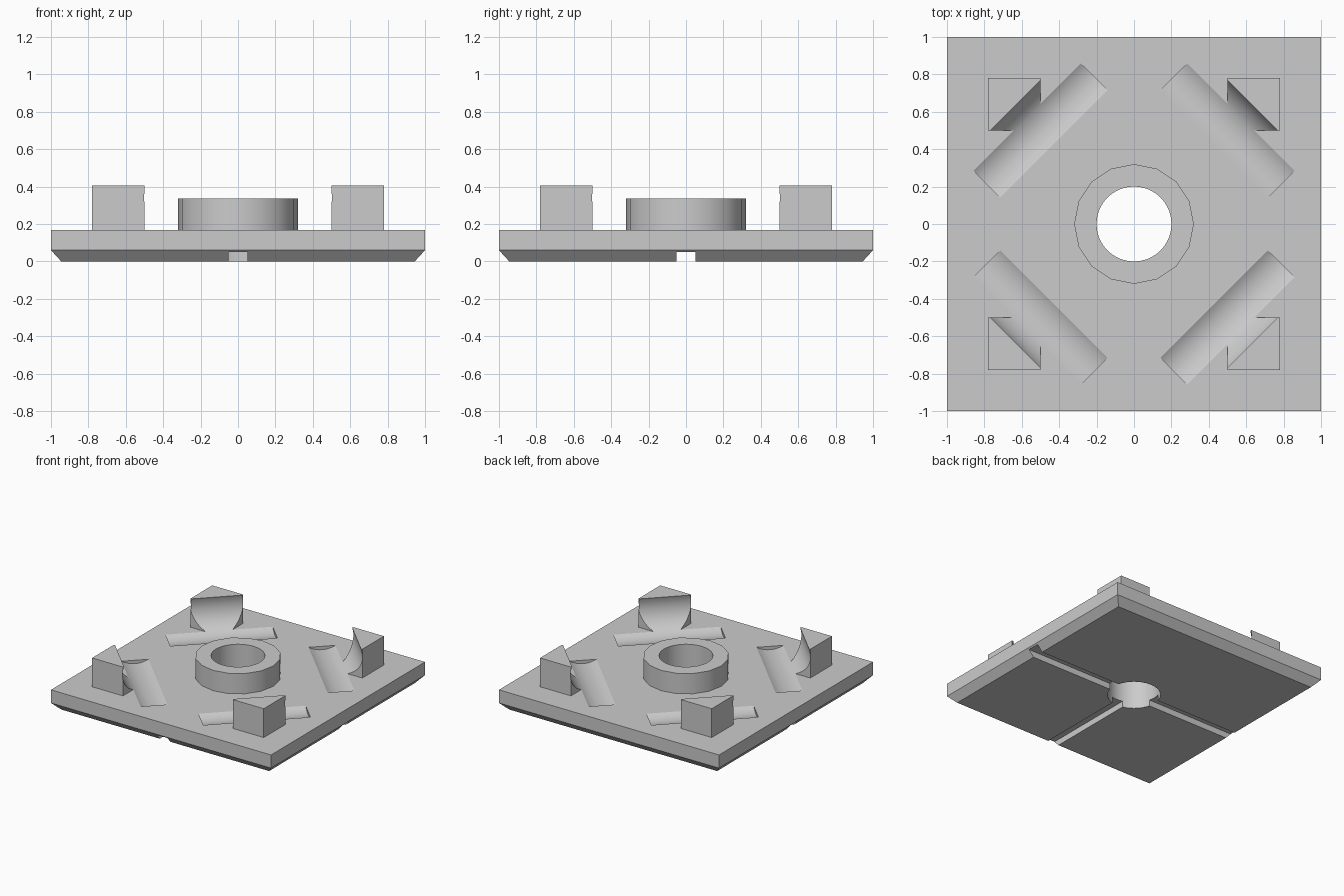
import bpy, bmesh
from math import pi, radians
from mathutils import Matrix, Vector

cube = bpy.data.objects.get("Cube")
if cube:
    bpy.data.objects.remove(cube, do_unlink=True)

# Single plain grey material
grey = bpy.data.materials.new("plain_grey")
grey.use_nodes = True
colour = (0.6, 0.6, 0.6, 1)
grey.diffuse_color = colour
grey.node_tree.nodes["Principled BSDF"].inputs["Base Color"].default_value = colour


def finish(name, bm):
    bmesh.ops.recalc_face_normals(bm, faces=bm.faces)
    mesh = bpy.data.meshes.new(name)
    bm.to_mesh(mesh)
    bm.free()
    mesh.materials.append(grey)
    obj = bpy.data.objects.new(name, mesh)
    bpy.context.collection.objects.link(obj)
    return obj


def box(name, low, high):
    low, high = Vector(low), Vector(high)
    bm = bmesh.new()
    bmesh.ops.create_cube(bm, size=1, matrix=Matrix.Translation((low + high) / 2)
                          @ Matrix.Diagonal((*(high - low), 1)))
    return finish(name, bm)


def cylinder(name, radius, length, sides, matrix):
    bm = bmesh.new()
    bmesh.ops.create_cone(bm, cap_ends=True, segments=sides, radius1=radius,
                          radius2=radius, depth=length, matrix=matrix)
    return finish(name, bm)


def activate(obj):
    bpy.ops.object.select_all(action="DESELECT")
    obj.select_set(True)
    bpy.context.view_layer.objects.active = obj


def cut(obj, cutters):
    activate(obj)
    for cutter in cutters:
        mod = obj.modifiers.new("cut", "BOOLEAN")
        mod.operation = "DIFFERENCE"
        mod.solver = "EXACT"
        mod.object = cutter
        bpy.ops.object.modifier_apply(modifier=mod.name)


PLATE_TOP = 0.168

# Base plate with its lower rim bevelled inwards
bm = bmesh.new()
rings = []
for half, z in ((0.945, 0), (1, 0.06), (1, PLATE_TOP)):
    rings.append([bm.verts.new((x * half, y * half, z))
                  for x, y in ((-1, -1), (1, -1), (1, 1), (-1, 1))])
bm.faces.new(rings[0])
bm.faces.new(rings[-1])
for lower, upper in zip(rings, rings[1:]):
    for i in range(4):
        j = (i + 1) % 4
        bm.faces.new((lower[i], lower[j], upper[j], upper[i]))
plate = finish("base_plate", bm)

# Raised collar round the centre
collar = cylinder("centre_collar", 0.32, 0.335 - PLATE_TOP, 16,
                  Matrix.Translation((0, 0, (0.335 + PLATE_TOP) / 2)))

# Cutters: centre bore and underside channels (none towards the back)
bore = cylinder("bore_cutter", 0.2, 2, 64, Matrix.Identity(4))
cross_channel = box("cross_channel_cutter", (-1.2, -0.05, -0.1), (1.2, 0.05, 0.05))
front_channel = box("front_channel_cutter", (-0.05, -1.2, -0.1), (0.05, 0, 0.05))
cutters = [bore, cross_channel, front_channel]

# Corner blocks, each scooped by a round diagonal groove
parts = [plate, collar]
for sx, side in ((1, "left"), (-1, "right")):
    for sy, end in ((-1, "front"), (1, "back")):
        angle = radians(-45 * sx * sy)
        groove = cylinder(f"{end}_{side}_groove_cutter", 0.2, 0.81, 64,
                          Matrix.Translation((sx * 0.5, sy * 0.5, 0.34))
                          @ Matrix.Rotation(angle, 4, "Z")
                          @ Matrix.Rotation(pi / 2, 4, "Y"))
        xs, ys = sorted((sx * 0.5, sx * 0.78)), sorted((sy * 0.5, sy * 0.78))
        block = box(f"{end}_{side}_block", (xs[0], ys[0], PLATE_TOP),
                    (xs[1], ys[1], 0.405))
        cut(block, [groove])
        cutters.append(groove)
        parts.append(block)

cut(plate, cutters)
cut(collar, [bore])
for cutter in cutters:
    bpy.data.objects.remove(cutter, do_unlink=True)

for part in parts:
    activate(part)
    bpy.ops.object.shade_smooth_by_angle(angle=radians(30))
